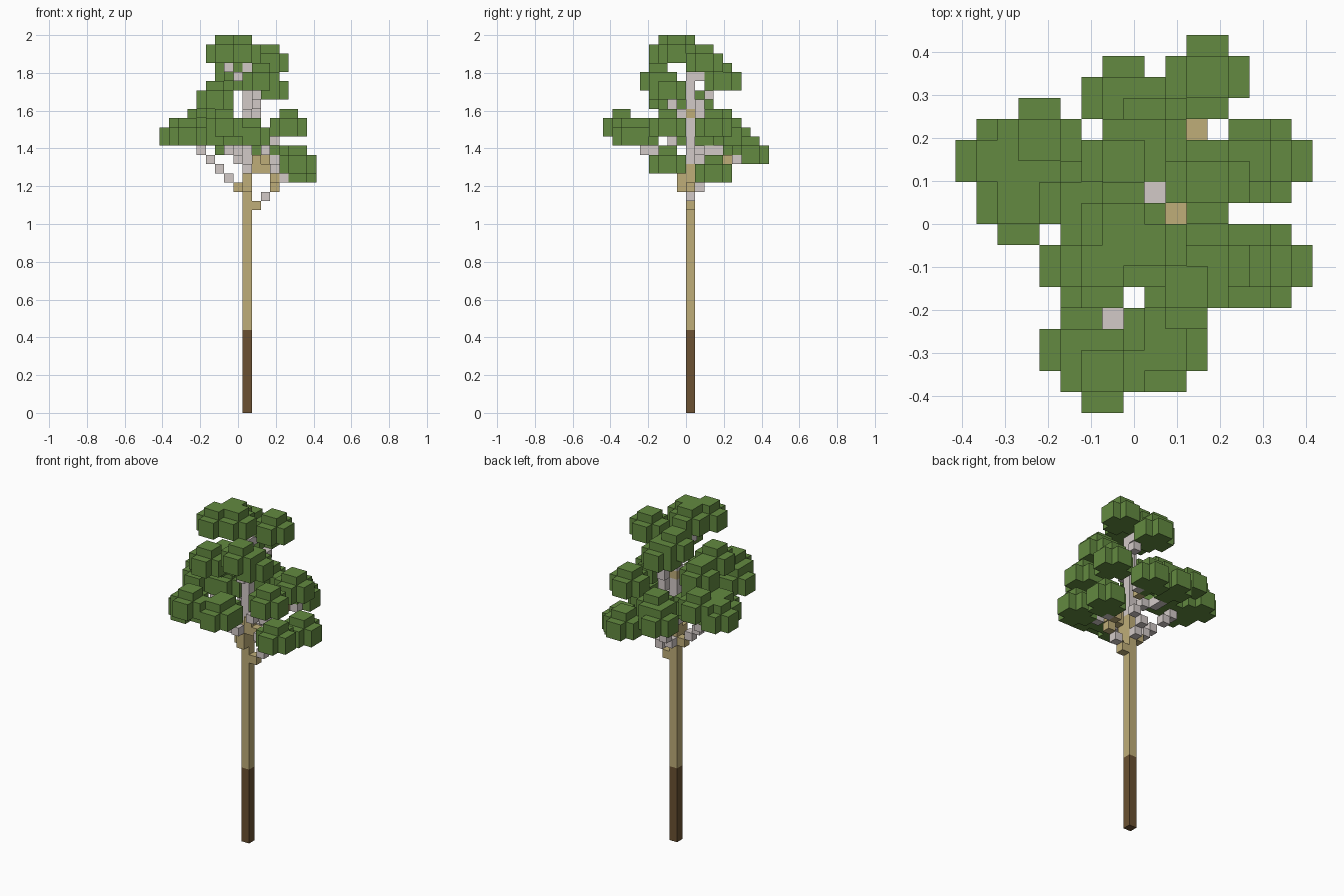
import bpy
import bmesh
from mathutils import Vector

old = bpy.data.objects.get("Cube")
if old:
    bpy.data.objects.remove(old, do_unlink=True)

U = 2 / 41  # edge of one block


def material(name, rgb):
    mat = bpy.data.materials.new(name)
    colour = (*rgb, 1)
    mat.diffuse_color = colour
    mat.use_nodes = True
    mat.node_tree.nodes["Principled BSDF"].inputs["Base Color"].default_value = colour
    return mat


LEAF = material("leaf green", (0.125, 0.255, 0.052))
TAN = material("tan bark", (0.52, 0.42, 0.19))
PALE = material("pale grey bark", (0.65, 0.59, 0.575))
DARK = material("dark brown bark", (0.145, 0.083, 0.032))

SIDES = [Vector(s) for s in
         ((1, 0, 0), (-1, 0, 0), (0, 1, 0), (0, -1, 0), (0, 0, 1), (0, 0, -1))]


def block_object(name, cells):
    """Skin a dictionary of cells (cell -> material) with its outer faces."""
    mesh = bpy.data.meshes.new(name)
    mats = list(dict.fromkeys(cells.values()))
    for mat in mats:
        mesh.materials.append(mat)
    bm = bmesh.new()
    for cell, mat in cells.items():
        # the trunk column is the cell with index zero
        centre = Vector(cell) + Vector((1, 0.5, 0.5))
        for n in SIDES:
            if tuple(int(c) for c in Vector(cell) + n) in cells:
                continue
            a = Vector((n.y, n.z, n.x))
            b = n.cross(a)
            corners = (a + b, b - a, -a - b, a - b)
            face = bm.faces.new([bm.verts.new((centre + (n + c) / 2) * U) for c in corners])
            face.material_index = mats.index(mat)
    bmesh.ops.remove_doubles(bm, verts=bm.verts, dist=U / 100)
    bmesh.ops.recalc_face_normals(bm, faces=bm.faces)
    bm.to_mesh(mesh)
    bm.free()
    obj = bpy.data.objects.new(name, mesh)
    bpy.context.collection.objects.link(obj)


def branch(points, tan=1):
    """Step block by block through the points; the first few blocks are tan."""
    path = []
    for p, q in zip(points, points[1:]):
        p, q = Vector(p), Vector(q)
        steps = int(max(abs(c) for c in q - p))
        path += [tuple(round(c) for c in p.lerp(q, s / steps)) for s in range(steps + 1)]
    path = list(dict.fromkeys(path))
    return {c: TAN if n < tan else PALE for n, c in enumerate(path)}


def tuft(i, j, k):
    """Two round four-wide layers with a small cap on top."""
    cells = set()
    for x in range(4):
        for y in range(4):
            if x in (1, 2) or y in (1, 2):
                cells |= {(i + x, j + y, k), (i + x, j + y, k + 1)}
            if x in (1, 2) and y in (1, 2):
                cells.add((i + x, j + y, k + 2))
    return cells


# Trunk: dark foot, tan shaft, pale upper stem with a tan knot
def trunk_colour(k):
    if k < 9:
        return DARK
    return TAN if k < 27 or k == 32 else PALE


trunk = {(0, 0, k): trunk_colour(k) for k in range(37)}

# Branches reaching out to the leaf clusters
branches = {
    "left_branch": branch([(-1, 0, 24), (-5, 1, 28)]),
    "low_right_branch": branch([(1, 0, 22), (2, 0, 23)]),
    "low_right_bough": branch([(3, 0, 24), (3, 1, 25), (4, 1, 25), (4, 1, 26)], 2),
    "front_branch": branch([(0, -1, 24), (0, -1, 25), (-1, -3, 27), (-2, -5, 28)], 2),
    "back_branch": branch([(0, 1, 24), (1, 2, 26)], 0),
    "back_bough": branch([(2, 4, 27), (3, 5, 27)]),
    "right_branch": branch([(1, -1, 27), (3, -2, 29), (3, -2, 30)]),
    "front_right_branch": branch([(1, -1, 26), (2, -1, 26), (4, -2, 27)], 2),
    "left_back_branch": branch([(-1, 1, 28), (-2, 3, 28)], 0),
    "upper_back_branch": branch([(1, 1, 32), (1, 1, 33), (1, 2, 34)], 0),
    "upper_front_branch": branch([(0, -1, 32), (1, -2, 33), (1, -3, 34)], 0),
    "crown_branch": branch([(-1, 0, 36), (-2, 0, 37)], 0),
    "crown_stub": branch([(0, 1, 36), (0, 1, 37)], 0),
}

# Leaf clusters, each a group of overlapping tufts
clusters = {
    "crown_leaves": [(-4, -4, 38), (-2, -3, 38), (-3, -2, 38)],
    "crown_right_leaves": [(1, 0, 37)],
    "upper_back_leaves": [(-2, 2, 35), (-3, 1, 36)],
    "upper_front_leaves": [(0, -5, 35), (1, -4, 34)],
    "upper_left_leaves": [(-5, -4, 33), (-5, -1, 32)],
    "left_leaves": [(-9, 1, 29), (-8, -1, 29), (-7, 2, 30), (-5, 0, 29)],
    "front_leaves": [(-4, -9, 30), (-5, -8, 29), (-1, -8, 29), (-1, -7, 29)],
    "right_leaves": [(3, -4, 30), (3, 1, 30)],
    "front_right_leaves": [(4, -4, 26)],
    "back_right_leaves": [(4, 1, 25)],
    "back_leaves": [(1, 5, 27), (-3, 4, 28), (-2, 3, 29)],
}

wood = set(trunk)
block_object("trunk", trunk)
for name, cells in branches.items():
    cells = {c: m for c, m in cells.items() if c not in wood}
    wood |= set(cells)
    block_object(name, cells)

taken = set(wood)
for name, tufts in clusters.items():
    cells = set().union(*(tuft(*t) for t in tufts)) - taken
    taken |= cells
    block_object(name, {c: LEAF for c in sorted(cells)})
